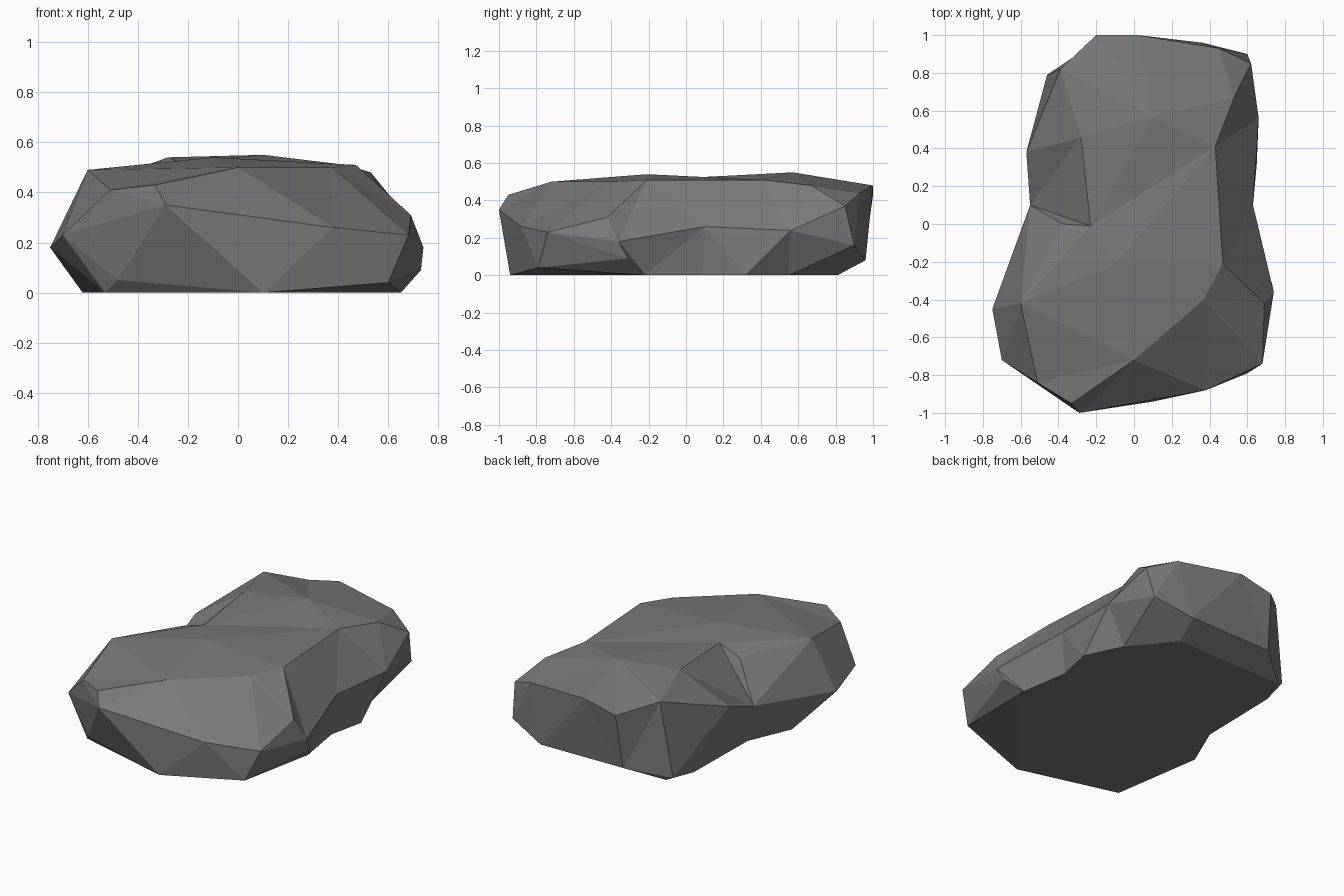
import bpy
import bmesh
from mathutils import Vector
from mathutils.geometry import delaunay_2d_cdt

# Remove the default object if it is present
default_cube = bpy.data.objects.get("Cube")
if default_cube:
    bpy.data.objects.remove(default_cube, do_unlink=True)


def make_material(name, color):
    material = bpy.data.materials.new(name)
    material.use_nodes = True
    material.diffuse_color = color
    material.node_tree.nodes["Principled BSDF"].inputs["Base Color"].default_value = color
    return material


def add_points(bm, points):
    """Add vertices from points given in hundredths of a unit."""
    return [bm.verts.new(Vector(point) / 100) for point in points]


def zip_rings(bm, lower, upper):
    """Join two rings by triangles, always along the shorter diagonal."""
    i = j = 0
    count_low, count_up = len(lower), len(upper)
    while i < count_low or j < count_up:
        low, up = lower[i % count_low], upper[j % count_up]
        next_low = lower[(i + 1) % count_low]
        next_up = upper[(j + 1) % count_up]
        low_cost = (next_low.co - up.co).length
        up_cost = (next_up.co - low.co).length
        if j == count_up or (i < count_low and low_cost <= up_cost):
            bm.faces.new((low, next_low, up))
            i += 1
        else:
            bm.faces.new((low, next_up, up))
            j += 1


def cap_ring(bm, ring, inner):
    """Close a ring with triangles that also pass through the inner points."""
    verts = ring + inner
    outline = [list(range(len(ring)))]
    result = delaunay_2d_cdt([v.co.xy for v in verts], [], outline, 1, 0.0001)
    sources = result[3]
    for triangle in result[2]:
        bm.faces.new([verts[sources[index][0]] for index in triangle])


# Outlines run counter-clockwise from the front: footprint, widest line, upper rim
footprint = [(-48, -83, 5), (10, -94, 0), (60, -79, 4), (73, -31, 9), (65, -22, 0),
             (60, 9, 0), (65, 32, 0), (54, 55, 0), (33, 81, 0), (-42, 80, 0),
             (-49, 62, 0), (-50, 9, 0), (-62, -19, 0), (-53, -77, 0)]
widest_line = [(-29, -100, 35), (38, -88, 26), (68, -74, 23), (74, -36, 18),
               (63, 10, 26), (66, 56, 24), (60, 90, 16), (36, 96, 8), (-22, 95, 8),
               (-46, 79, 2), (-57, 38, 35), (-55, 10, 24), (-75, -45, 18),
               (-70, -72, 23)]
upper_rim = [(-33, -95, 43), (0, -72, 50), (37, -40, 50), (69, -42, 31),
             (47, -21, 51), (43, 41, 51), (53, 67, 48), (62, 85, 37), (45, 93, 44),
             (2, 100, 48), (-20, 100, 43), (-39, 82, 50), (-28, 46, 54),
             (-23, -1, 52), (-60, -42, 49), (-51, -84, 41)]
top_peaks = [(10, 57, 55), (-10, -21, 54)]

# Rock sides: two faceted bands
bm = bmesh.new()
rings = [add_points(bm, outline) for outline in (footprint, widest_line, upper_rim)]
for lower, upper in zip(rings, rings[1:]):
    zip_rings(bm, lower, upper)

# Shoulder bump in the hollow of the right side
shoulder = Vector((-0.38, 0, 0.47))
hollow = min(bm.faces, key=lambda f: (f.calc_center_median() - shoulder).length)
bmesh.ops.poke(bm, faces=[hollow])["verts"][0].co = shoulder

# Underside and gently domed top
cap_ring(bm, rings[0], [])
cap_ring(bm, rings[-1], add_points(bm, top_peaks))
bmesh.ops.recalc_face_normals(bm, faces=bm.faces[:])

mesh = bpy.data.meshes.new("rock")
bm.to_mesh(mesh)
bm.free()
mesh.materials.append(make_material("stone_grey", (0.19, 0.19, 0.19, 1)))
rock = bpy.data.objects.new("rock", mesh)
bpy.context.collection.objects.link(rock)
